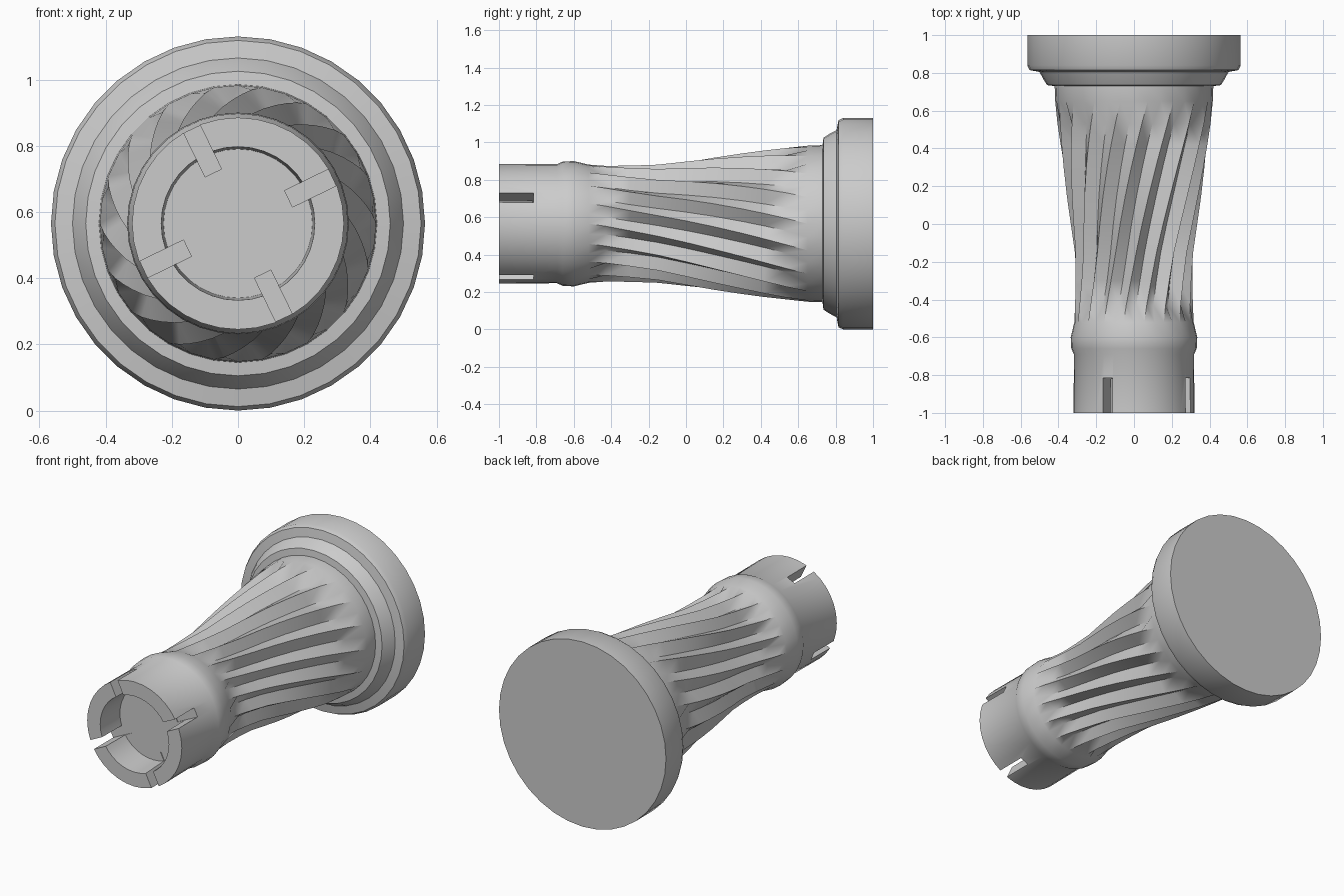
import bpy, bmesh
from math import sin, cos, radians, pi
from mathutils import Matrix, Vector

if "Cube" in bpy.data.objects:
    bpy.data.objects.remove(bpy.data.objects["Cube"])

CZ = 0.565          # height of the long axis
SEG = 36            # 18 flutes, one ridge and one valley each
Y0, Y1, TWIST = -0.5, 0.65, radians(40)


def make_object(name, bm):
    bmesh.ops.recalc_face_normals(bm, faces=bm.faces)
    me = bpy.data.meshes.new(name)
    bm.to_mesh(me)
    bm.free()
    ob = bpy.data.objects.new(name, me)
    bpy.context.collection.objects.link(ob)
    return ob


def lathe(name, profile):
    """Closed solid along y from (y, ridge radius, flute depth) rings."""
    bm = bmesh.new()
    rings = []
    for y, r, depth in profile:
        turn = TWIST * min(max((y - Y0) / (Y1 - Y0), 0), 1)
        ring = []
        for i in range(SEG):
            a = 2 * pi * i / SEG - turn
            rr = r - depth * (i % 2)
            ring.append(bm.verts.new((rr * cos(a), y, CZ + rr * sin(a))))
        rings.append(ring)
    for a, b in zip(rings, rings[1:]):
        for i in range(SEG):
            j = (i + 1) % SEG
            bm.faces.new((a[i], a[j], b[j], b[i]))
    bm.faces.new(rings[0])
    bm.faces.new(rings[-1])
    return make_object(name, bm)


# One turned body: socket floor, rim, collar, twisted flutes, stepped head
body = lathe("fluted_pin", [
    (-0.82, 0.225, 0), (-1.0, 0.232, 0), (-1.0, 0.32, 0),
    (-0.69, 0.318, 0), (-0.66, 0.332, 0), (-0.60, 0.335, 0),
    (-0.52, 0.316, 0), (-0.43, 0.312, 0.045), (-0.30, 0.311, 0.05),
    (-0.15, 0.316, 0.05), (0.0, 0.335, 0.05), (0.15, 0.356, 0.05),
    (0.30, 0.376, 0.05), (0.42, 0.392, 0.05), (0.53, 0.406, 0.048),
    (0.65, 0.417, 0), (0.73, 0.42, 0),
    (0.735, 0.46, 0), (0.77, 0.482, 0), (0.805, 0.50, 0),
    (0.815, 0.553, 0), (0.84, 0.565, 0), (1.0, 0.565, 0)])

# Four slots through the socket wall
bm = bmesh.new()
for k in range(4):
    m = (Matrix.Translation((0, 0, CZ))
         @ Matrix.Rotation(-radians(26 + 90 * k), 4, 'Y')
         @ Matrix.Translation((0.29, -0.96, 0))
         @ Matrix.Diagonal((0.24, 0.29, 0.055, 1)))
    bmesh.ops.create_cube(bm, size=1, matrix=m)
cutter = make_object("slot_cutter", bm)
cutter.hide_render = True

mod = body.modifiers.new("slots", 'BOOLEAN')
mod.operation = 'DIFFERENCE'
mod.solver = 'EXACT'
mod.object = cutter
bpy.context.view_layer.objects.active = body
body.select_set(True)
bpy.ops.object.modifier_apply(modifier=mod.name)
bpy.data.objects.remove(cutter)
bpy.ops.object.shade_smooth_by_angle(angle=radians(40))
